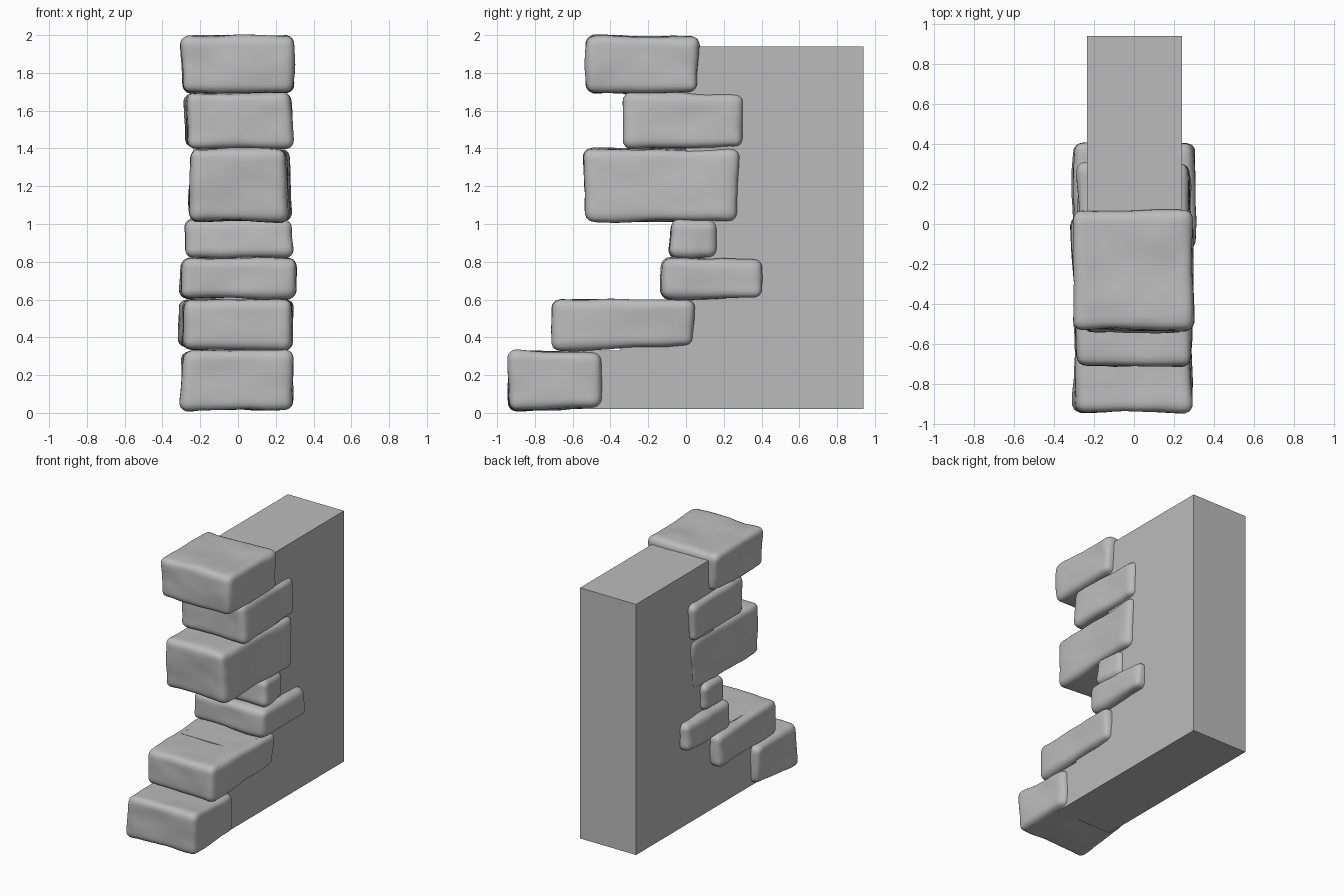
import bpy
import bmesh
import random
from mathutils import Vector, noise
from math import sin, pi

if "Cube" in bpy.data.objects:
    bpy.data.objects.remove(bpy.data.objects["Cube"], do_unlink=True)


def make_material(name, grey):
    mat = bpy.data.materials.new(name)
    mat.use_nodes = True
    colour = (grey, grey, grey, 1.0)
    mat.diffuse_color = colour
    mat.node_tree.nodes["Principled BSDF"].inputs["Base Color"].default_value = colour
    return mat


stone_grey = make_material("stone grey", 0.5)


def finish(bm, name):
    bmesh.ops.recalc_face_normals(bm, faces=bm.faces)
    mesh = bpy.data.meshes.new(name)
    bm.to_mesh(mesh)
    bm.free()
    mesh.materials.append(stone_grey)
    obj = bpy.data.objects.new(name, mesh)
    bpy.context.collection.objects.link(obj)
    return obj


def rounded_point(unit, half, radius):
    """Push a point of a unit cube onto a box with rounded edges."""
    p = Vector([sin(unit[i] * pi / 2) * half[i] for i in range(3)])
    inner = Vector([max(-half[i] + radius, min(half[i] - radius, p[i])) for i in range(3)])
    offset = p - inner
    if offset.length > 0:
        p = inner + offset.normalized() * radius
    return p


def make_stone(name, left, right, profile, seed):
    """Worn block; profile lists its side corners (y, z):
    front bottom, back bottom, back top, front top."""
    rng = random.Random(seed)
    front_low, back_low, back_high, front_high = [Vector(c) for c in profile]
    half = Vector((right - left,
                   (back_low - front_low).length,
                   (front_high - front_low).length)) / 2
    radius = 0.05
    # uneven widths at the eight corners
    shrink = {(s, f, h): rng.uniform(0, 0.035)
              for s in (0, 1) for f in (0, 1) for h in (0, 1)}
    drift = Vector((seed * 3.7, seed * 1.9, seed * 5.3))

    bm = bmesh.new()
    bmesh.ops.create_cube(bm, size=2)
    bmesh.ops.subdivide_edges(bm, edges=bm.edges, cuts=17, use_grid_fill=True)
    for v in bm.verts:
        p = rounded_point(v.co, half, radius)
        a, b, c = [(p[i] / half[i] + 1) / 2 for i in range(3)]
        low = front_low.lerp(back_low, b)
        high = front_high.lerp(back_high, b)
        side = low.lerp(high, c)
        inset = sum(amount
                    * (a if s else 1 - a) * (b if f else 1 - b) * (c if h else 1 - c)
                    * (-1 if s else 1)
                    for (s, f, h), amount in shrink.items())
        v.co = (left + (right - left) * a + inset, side.x, side.y)
    # broad dents plus smaller chips
    bm.normal_update()
    for v in bm.verts:
        broad = noise.noise(v.co * 4 + drift)
        chips = noise.noise(v.co * 10 + drift)
        v.co += v.normal * (0.012 * broad + 0.005 * chips - 0.002)
    obj = finish(bm, name)
    bpy.ops.object.select_all(action="DESELECT")
    obj.select_set(True)
    bpy.context.view_layer.objects.active = obj
    bpy.ops.object.shade_smooth_by_angle(angle=pi / 3)


# Stones from the ground up: name, left x, right x, side corners
stones = [
    ("base_stone", -0.315, 0.31,
     [(-0.94, 0.01), (-0.45, 0.03), (-0.45, 0.32), (-0.94, 0.335)]),
    ("second_stone", -0.32, 0.31,
     [(-0.71, 0.33), (0.04, 0.35), (0.05, 0.6), (-0.71, 0.605)]),
    ("third_stone", -0.32, 0.32,
     [(-0.13, 0.605), (0.41, 0.605), (0.41, 0.82), (-0.13, 0.82)]),
    ("small_stone", -0.29, 0.30,
     [(-0.09, 0.82), (0.165, 0.82), (0.165, 1.02), (-0.08, 1.03)]),
    ("tall_stone", -0.28, 0.29,
     [(-0.53, 1.01), (0.27, 1.015), (0.285, 1.4), (-0.545, 1.4)]),
    ("sixth_stone", -0.30, 0.30,
     [(-0.335, 1.395), (0.30, 1.405), (0.31, 1.69), (-0.33, 1.70)]),
    ("cap_stone", -0.31, 0.31,
     [(-0.53, 1.69), (0.065, 1.695), (0.07, 1.99), (-0.53, 2.0)]),
]
for number, (name, left, right, profile) in enumerate(stones):
    make_stone(name, left, right, profile, number + 1)

# Wall slab whose broken front edge steps back inside each stone
steps = [(-0.55, 0.02, 0.33), (-0.35, 0.33, 0.6), (0.1, 0.6, 0.82), (0.04, 0.82, 1.02),
         (0.0, 1.02, 1.4), (0.0, 1.4, 1.69), (-0.1, 1.69, 1.94)]
outline = [(0.94, 0.02)]
for y, bottom, top in steps:
    outline += [(y, bottom), (y, top)]
outline.append((0.94, 1.94))
bm = bmesh.new()
face = bm.faces.new([bm.verts.new((-0.235, y, z)) for y, z in outline])
extruded = bmesh.ops.extrude_face_region(bm, geom=[face])["geom"]
bmesh.ops.translate(bm, vec=(0.475, 0, 0),
                    verts=[g for g in extruded if isinstance(g, bmesh.types.BMVert)])
finish(bm, "wall_slab")
